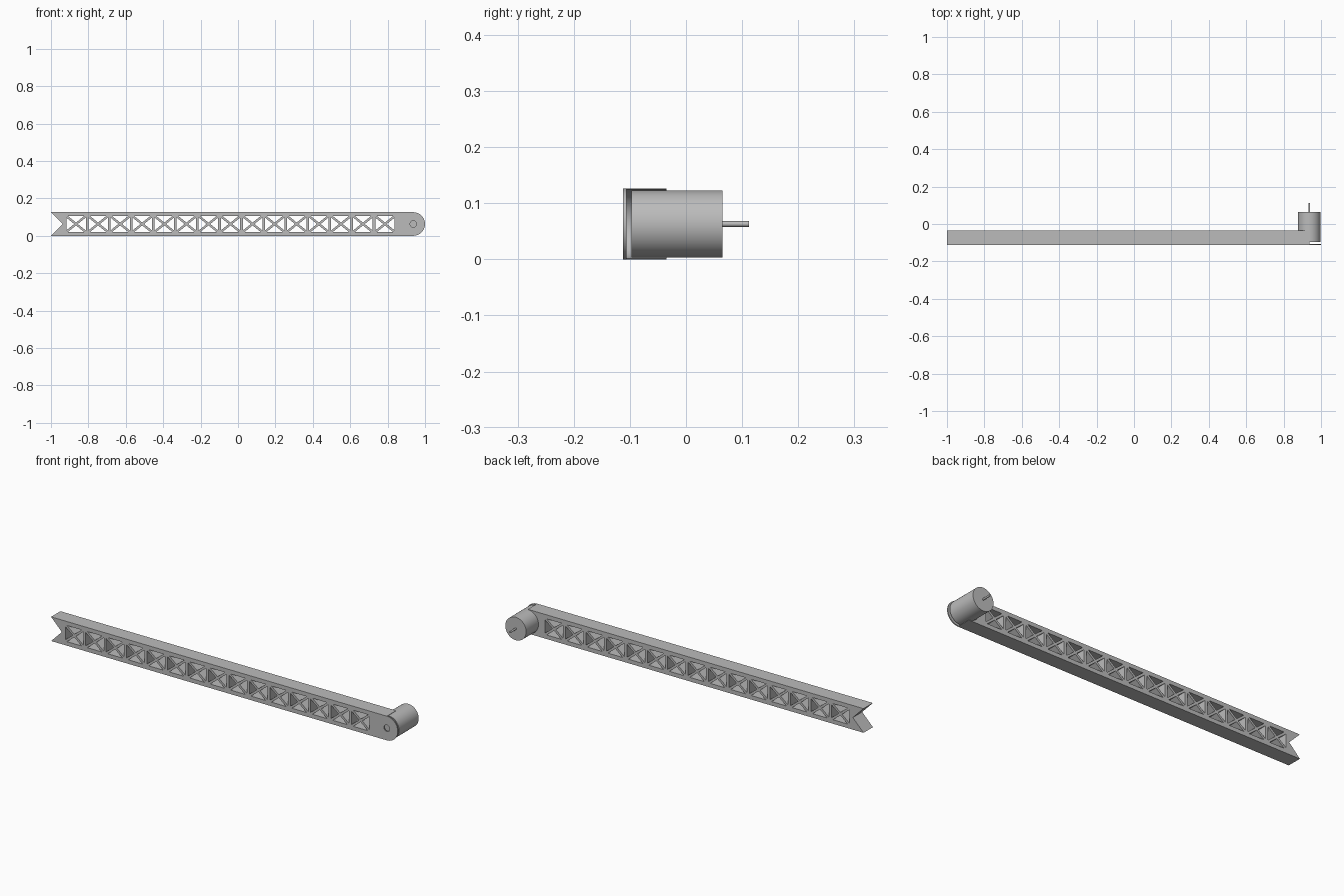
import bpy
from math import pi, cos, sin, hypot

cube = bpy.data.objects.get("Cube")
if cube:
    bpy.data.objects.remove(cube, do_unlink=True)

HEIGHT, RADIUS = 0.126, 0.063
FRONT, BACK = -0.112, -0.035
PIVOT_X, MID_Z = 0.937, 0.063

grey = bpy.data.materials.new("plain grey")
grey.use_nodes = True
colour = (0.5, 0.5, 0.5, 1)
grey.diffuse_color = colour
grey.node_tree.nodes["Principled BSDF"].inputs["Base Color"].default_value = colour


def arc(radius, start, end, steps=32):
    """Points on an arc around the pivot, in the x-z plane."""
    angles = [start + (end - start) * i / steps for i in range(steps + 1)]
    return [(PIVOT_X + radius * cos(a), MID_Z + radius * sin(a)) for a in angles]


def extrude_profile(name, loops, y0, y1):
    """Fill x-z loops (outline first, then holes) and extrude them along y."""
    curve = bpy.data.curves.new(name, "CURVE")
    curve.dimensions, curve.fill_mode = "2D", "BOTH"
    curve.extrude = (y1 - y0) / 2
    for loop in loops:
        spline = curve.splines.new("POLY")
        spline.points.add(len(loop) - 1)
        for point, (x, z) in zip(spline.points, loop):
            point.co = (x, z, 0, 1)
        spline.use_cyclic_u = True
    obj = bpy.data.objects.new(name, curve)
    bpy.context.collection.objects.link(obj)
    obj.rotation_euler.x = pi / 2
    obj.location.y = (y0 + y1) / 2
    bpy.ops.object.select_all(action="DESELECT")
    obj.select_set(True)
    bpy.context.view_layer.objects.active = obj
    bpy.ops.object.convert(target="MESH")
    obj = bpy.context.object
    # Weld the caps to the side walls so the solid is closed
    weld = obj.modifiers.new("weld", "WELD")
    weld.merge_threshold = 0.00005
    bpy.ops.object.modifier_apply(modifier="weld")
    obj.data.materials.clear()
    obj.data.materials.append(grey)
    return obj


def cross_window(cx, w=0.052, h=0.042, t=0.006):
    """Four triangular holes that leave a diagonal cross of struts."""
    diagonal = hypot(w, h)
    u, v = t * diagonal / h, t * diagonal / w
    holes = []
    for s in (1, -1):
        holes.append([(0, s * v), (w - u, s * h), (u - w, s * h)])
        holes.append([(s * u, 0), (s * w, h - v), (s * w, v - h)])
    return [[(cx + x, MID_Z + z) for x, z in hole] for hole in holes]


def cylinder(name, radius, y0, y1, sides):
    bpy.ops.mesh.primitive_cylinder_add(
        vertices=sides, radius=radius, depth=y1 - y0,
        location=(PIVOT_X, (y0 + y1) / 2, MID_Z), rotation=(pi / 2, 0, 0))
    obj = bpy.context.object
    obj.name = name
    obj.data.materials.append(grey)
    bpy.ops.object.shade_smooth_by_angle(angle=pi / 6)
    return obj


# Truss beam: notched left end, rounded right end, crossed windows, axle hole
outline = [(-1, HEIGHT), (-0.938, MID_Z), (-1, 0)] + arc(RADIUS, -pi / 2, pi / 2)
loops = [outline, arc(0.017, 0, 2 * pi)[:-1]]
for i in range(15):
    loops += cross_window(-0.866 + 0.118 * i)
beam = extrude_profile("truss_beam", loops, FRONT, BACK)

# Motor pocket: leaves only a thin rounded plate at the front of the end
pocket = arc(0.0615, pi / 2, 3 * pi / 2) + [
    (PIVOT_X, -0.1), (1.1, -0.1), (1.1, 0.3), (PIVOT_X, 0.3)]
cutter = extrude_profile("pocket_cutter", [pocket], -0.106, 0.1)
cutter.hide_render = True
cut = beam.modifiers.new("motor pocket", "BOOLEAN")
cut.operation, cut.solver, cut.object = "DIFFERENCE", "EXACT", cutter
bpy.context.view_layer.objects.active = beam
bpy.ops.object.modifier_apply(modifier=cut.name)
bpy.data.objects.remove(cutter, do_unlink=True)
bpy.ops.object.select_all(action="DESELECT")
beam.select_set(True)
bpy.context.view_layer.objects.active = beam
bpy.ops.object.shade_smooth_by_angle(angle=pi / 9)

# Motor body and its output shaft
cylinder("motor_body", 0.06, -0.097, 0.065, 64)
cylinder("motor_shaft", 0.005, 0.06, 0.112, 24)
